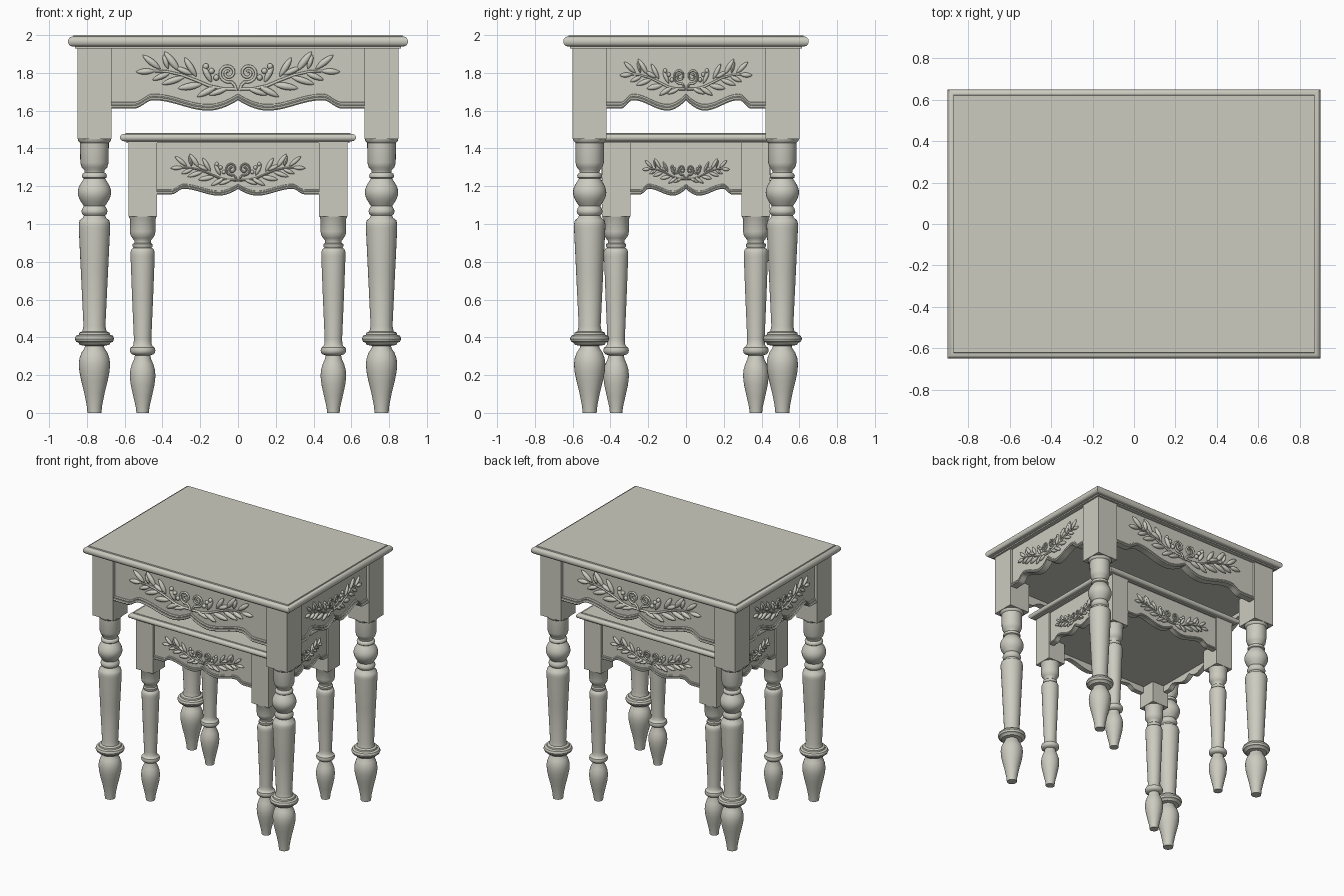
import bpy, bmesh, math
from mathutils import Matrix, Vector

if "Cube" in bpy.data.objects:
    bpy.data.objects.remove(bpy.data.objects["Cube"])

paint = bpy.data.materials.new("grey_green_paint")
paint.diffuse_color = (0.60, 0.60, 0.53, 1)
paint.use_nodes = True
paint.node_tree.nodes["Principled BSDF"].inputs["Base Color"].default_value = paint.diffuse_color


def finish(bm, name, angle=35):
    bmesh.ops.recalc_face_normals(bm, faces=bm.faces[:])
    me = bpy.data.meshes.new(name)
    bm.to_mesh(me)
    bm.free()
    me.materials.append(paint)
    ob = bpy.data.objects.new(name, me)
    bpy.context.collection.objects.link(ob)
    bpy.ops.object.select_all(action='DESELECT')
    ob.select_set(True)
    bpy.context.view_layer.objects.active = ob
    bpy.ops.object.shade_smooth_by_angle(angle=math.radians(angle))
    return ob


def loft(bm, rings):
    """Skin closed rings of points and cap both ends."""
    vs = [[bm.verts.new(p) for p in r] for r in rings]
    n = len(vs[0])
    for a, b in zip(vs, vs[1:]):
        for i in range(n):
            j = (i + 1) % n
            bm.faces.new((a[i], a[j], b[j], b[i]))
    bm.faces.new(vs[0])
    bm.faces.new(vs[-1])


def rect(hx, hy, z, cx=0, cy=0):
    return [(cx - hx, cy - hy, z), (cx + hx, cy - hy, z),
            (cx + hx, cy + hy, z), (cx - hx, cy + hy, z)]


def box(name, hx, hy, z0, z1, cx=0, cy=0):
    bm = bmesh.new()
    loft(bm, [rect(hx, hy, z0, cx, cy), rect(hx, hy, z1, cx, cy)])
    return finish(bm, name)


def table_top(name, hx, hy, z0, z1):
    # small fillet, half-round edge, then a raised flat field
    h = z1 - z0
    prof = [(0.036, 0), (0.036, 0.14), (0.015, 0.15)]
    for i in range(9):
        a = math.pi * (i / 8 - 0.5)
        prof.append((0.022 - 0.022 * math.cos(a), 0.52 + 0.37 * math.sin(a)))
    prof += [(0.028, 0.89), (0.030, 1.0)]
    bm = bmesh.new()
    loft(bm, [rect(hx - d, hy - d, z0 + t * h) for d, t in prof])
    finish(bm, name)


def turned_leg(name, prof, cx, cy, n=32):
    bm = bmesh.new()
    loft(bm, [[(cx + r * math.cos(2 * math.pi * i / n),
                cy + r * math.sin(2 * math.pi * i / n), z) for i in range(n)]
              for r, z in prof])
    finish(bm, name, 40)


def wave(f, low, rise):
    # lower edge of an apron, f = 0 at the middle, 1 at the end
    f = abs(f)
    if f > 0.82:
        return low + 0.2 * rise
    if f > 0.67:
        k = 0.5 + 0.5 * math.cos(math.pi * (f - 0.67) / 0.15)
        return low + rise * (0.2 + 0.8 * k)
    if f > 0.23:
        return low + rise * (0.5 - 0.5 * math.cos(math.pi * (f - 0.23) / 0.44))
    return low + rise * (1 - f / 0.23) ** 1.8


def apron(name, half, dist, low, rise, top, s, turn):
    # wavy board with a two-step lip along its lower edge
    bm = bmesh.new()
    rings = []
    for i in range(97):
        f = i / 48 - 1
        z, x = wave(f, low, rise), f * half
        sec = [(-0.04, 0), (0.014, 0), (0.019, 0.007), (0.014, 0.015), (0.007, 0.017),
               (0.009, 0.024), (0.005, 0.032), (0, 0.034)]
        rings.append([(x, -dist - d * s, z + h * s) for d, h in sec]
                     + [(x, -dist, top), (x, -dist + 0.04 * s, top)])
    loft(bm, rings)
    bm.transform(turn)
    finish(bm, name, 30)


def tube(bm, pts, r0, r1):
    rings = []
    for i, p in enumerate(pts):
        t = Vector(pts[min(i + 1, len(pts) - 1)]) - Vector(pts[max(i - 1, 0)])
        t.normalize()
        r = r0 + (r1 - r0) * i / (len(pts) - 1)
        rings.append([(p[0] - t.y * r * math.cos(a), -r * math.sin(a) - 0.004,
                       p[1] + t.x * r * math.cos(a))
                      for a in [k * math.pi / 4 for k in range(8)]])
    loft(bm, rings)


# leaves: base u, base v, length, angle, width
LEAVES = [(0.44, 0.02, 0.10, -3, 0.017), (0.41, 0.03, 0.12, 38, 0.018),
          (0.36, 0.01, 0.10, -22, 0.016), (0.31, 0.02, 0.13, 52, 0.020),
          (0.28, -0.01, 0.13, -18, 0.018), (0.22, -0.01, 0.12, 58, 0.018),
          (0.19, -0.05, 0.13, -10, 0.020), (0.14, -0.04, 0.10, 62, 0.017),
          (0.11, -0.06, 0.12, -28, 0.018), (0.05, -0.07, 0.11, -20, 0.016),
          (0.37, 0.03, 0.08, 72, 0.014), (0.24, 0.00, 0.10, 24, 0.016)]
BERRIES = [(0.14, 0.02), (0.17, 0.045), (0.26, -0.06), (0.115, -0.015)]


def carving(name, dist, zc, su, sv, turn):
    bm = bmesh.new()
    for m in (-1, 1):
        for u, v, ln, ang, w in LEAVES:
            a = math.radians(ang)
            part = bmesh.ops.create_uvsphere(bm, u_segments=10, v_segments=8, radius=1)
            for vert in part['verts']:
                x, y, t = vert.co
                k = max(1 - t * t, 0) ** 0.25          # pointed ends
                along, across = (t + 1) * ln / 2, x * w * k
                vert.co = (m * (u + along * math.cos(a) - across * math.sin(a)),
                           y * 0.018 * k - 0.004,
                           v + along * math.sin(a) + across * math.cos(a))
        for u, v in BERRIES:
            bmesh.ops.create_uvsphere(bm, u_segments=10, v_segments=8, radius=0.016,
                                      matrix=Matrix.Translation((m * u, -0.006, v)))
        # scroll and stem
        scroll = []
        for i in range(41):
            t = i / 40
            a, r = math.pi * (3.2 * t - 0.5), 0.042 * (1 - t) + 0.007
            scroll.append((m * (0.052 + r * math.cos(a)), 0.01 + r * math.sin(a)))
        tube(bm, [(m * 0.008, -0.085), (m * 0.018, -0.055), (m * 0.034, -0.038)] + scroll,
             0.008, 0.007)
        tube(bm, [(m * u, v) for u, v in ((0.012, -0.075), (0.08, -0.075), (0.15, -0.06),
             (0.22, -0.03), (0.30, 0.0), (0.38, 0.018), (0.46, 0.02))], 0.009, 0.006)
    bm.transform(turn @ Matrix.Translation((0, -dist, zc)) @ Matrix.Diagonal((su, (su + 1) / 2, sv, 1)))
    finish(bm, name, 50)


def table(name, hx, hy, z0, z1, lx, ly, b, zb, prof, low, rise, s, carv):
    table_top(name + "_top", hx, hy, z0, z1)
    # legs with square upper blocks
    for sx, xn in ((-1, "left"), (1, "right")):
        for sy, yn in ((-1, "front"), (1, "back")):
            tag = f"{name}_{yn}_{xn}"
            turned_leg(tag + "_leg", prof, sx * lx, sy * ly)
            box(tag + "_leg_block", b, b, zb, z0, sx * lx, sy * ly)
    # aprons with carved sprays
    for k, side in enumerate(("front", "right", "back", "left")):
        turn = Matrix.Rotation(k * math.pi / 2, 4, 'Z')
        half, out = (lx - b, ly + b) if k % 2 == 0 else (ly - b, lx + b)
        dist = out - 0.02 * s
        apron(f"{name}_{side}_apron", half, dist, low, rise, z0, s, turn)
        zc, su, sv = carv[k % 2]
        carving(f"{name}_{side}_carving", dist, zc, su, sv, turn)
    # closed underside
    pz = low + rise + 0.03 * s
    box(name + "_underside", lx + b - 0.03, ly + b - 0.03, pz, pz + 0.02)


# turned profiles (radius, height)
bulb = [(0.056 + 0.032 * math.sin(math.pi * i / 12), 1.095 + 0.145 * i / 12) for i in range(13)]
large_leg = [(0.037, 0), (0.041, 0.04), (0.055, 0.11), (0.070, 0.17), (0.080, 0.22), (0.083, 0.26),
             (0.079, 0.29), (0.068, 0.32), (0.053, 0.342), (0.050, 0.355), (0.078, 0.360),
             (0.085, 0.372), (0.098, 0.377), (0.104, 0.392), (0.098, 0.408), (0.082, 0.414),
             (0.080, 0.425), (0.064, 0.432), (0.058, 0.46), (0.072, 0.75), (0.083, 0.98),
             (0.083, 1.0), (0.078, 1.02), (0.062, 1.032), (0.056, 1.045), (0.066, 1.055),
             (0.069, 1.068), (0.064, 1.082)] + bulb + [
             (0.064, 1.245), (0.066, 1.255), (0.062, 1.266), (0.052, 1.272), (0.054, 1.285),
             (0.068, 1.30), (0.075, 1.325), (0.076, 1.43), (0.086, 1.44), (0.088, 1.455)]
small_leg = [(0.033, 0), (0.036, 0.03), (0.050, 0.09), (0.063, 0.15), (0.068, 0.195), (0.065, 0.23),
             (0.056, 0.26), (0.044, 0.288), (0.041, 0.305), (0.056, 0.310), (0.064, 0.317),
             (0.068, 0.33), (0.064, 0.345), (0.054, 0.352), (0.048, 0.362), (0.046, 0.39),
             (0.056, 0.62), (0.064, 0.83), (0.064, 0.85), (0.059, 0.866), (0.048, 0.874),
             (0.053, 0.882), (0.053, 0.893), (0.044, 0.90), (0.044, 0.912), (0.054, 0.925),
             (0.064, 0.94), (0.068, 0.96), (0.068, 1.028), (0.072, 1.034), (0.073, 1.045)]

table("large_table", 0.90, 0.65, 1.93, 2.0, 0.76, 0.51, 0.09, 1.45, large_leg,
      1.60, 0.055, 1.0, [(1.79, 1.0, 1.0), (1.775, 0.65, 0.80)])
table("small_table", 0.625, 0.48, 1.43, 1.483, 0.505, 0.37, 0.075, 1.04, small_leg,
      1.15, 0.036, 0.75, [(1.285, 0.66, 0.70), (1.28, 0.43, 0.55)])
